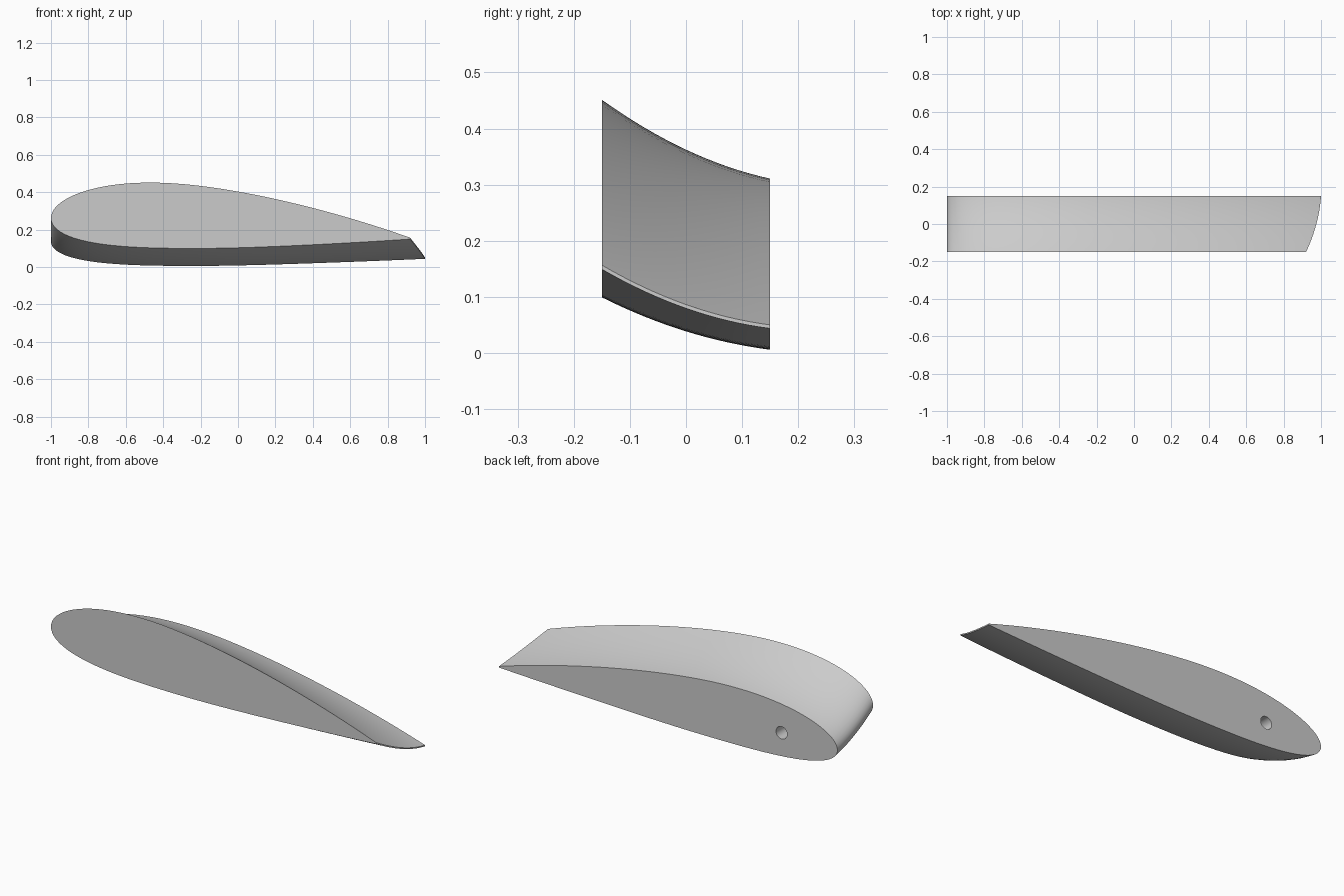
import bpy, bmesh, math

if "Cube" in bpy.data.objects:
    bpy.data.objects.remove(bpy.data.objects["Cube"])

HALF_SPAN = 0.15
STATIONS = 16
SIDE_POINTS = 48

# Single grey finish
grey = bpy.data.materials.new("light_grey")
grey.use_nodes = True
colour = (0.6, 0.6, 0.6, 1)
grey.diffuse_color = colour
grey.node_tree.nodes["Principled BSDF"].inputs["Base Color"].default_value = colour


def blend(start, middle, end, t):
    """Quadratic through three values at t = 0, 0.5 and 1."""
    return (start * (1 - t) * (1 - 2 * t) + 4 * middle * t * (1 - t)
            + end * t * (2 * t - 1))


def airfoil(thick, camber, peak=0.4):
    """Cambered section on a unit chord: trailing edge over the top and back."""
    upper, lower = [], []
    for i in range(SIDE_POINTS + 1):
        c = (1 - math.cos(math.pi * i / SIDE_POINTS)) / 2
        half = 5 * thick * (0.2969 * math.sqrt(c) - 0.126 * c - 0.3516 * c**2
                            + 0.2843 * c**3 - 0.1015 * c**4)
        side = peak if c < peak else 1 - peak
        mean = camber * (1 - ((c - peak) / side) ** 2)
        upper.append((c, mean + half))
        lower.append((c, mean - half))
    return upper[::-1] + lower[1:]


# Blade section lofted along y, with a swept trailing edge
bm = bmesh.new()
rings = []
for s in range(STATIONS + 1):
    t = s / STATIONS
    y = HALF_SPAN * (2 * t - 1)
    tail_x = blend(0.92, 0.975, 1.0, t)
    nose_z = blend(0.262, 0.183, 0.137, t)
    tail_z = blend(0.153, 0.083, 0.047, t)
    chord = tail_x + 1
    section = airfoil(blend(0.182, 0.163, 0.152, t), 0.026)
    rings.append([bm.verts.new((-1 + c * chord, y,
                                nose_z + (tail_z - nose_z) * c + h * chord))
                  for c, h in section])
count = len(rings[0])
for a, b in zip(rings, rings[1:]):
    for i in range(count):
        j = (i + 1) % count
        bm.faces.new((a[i], a[j], b[j], b[i]))
bm.faces.new(rings[0])
bm.faces.new(rings[-1][::-1])
bmesh.ops.recalc_face_normals(bm, faces=bm.faces)
mesh = bpy.data.meshes.new("blade_section")
bm.to_mesh(mesh)
bm.free()
mesh.materials.append(grey)
blade = bpy.data.objects.new("blade_section", mesh)
bpy.context.collection.objects.link(blade)

# Blind pin hole in the rear end
bpy.ops.mesh.primitive_cylinder_add(vertices=32, radius=0.033, depth=0.2,
                                    location=(-0.67, HALF_SPAN, 0.142),
                                    rotation=(math.pi / 2, 0, 0))
cutter = bpy.context.object
cutter.name = "pin_hole_cutter"
cutter.hide_render = True
cutter.data.materials.append(grey)

bpy.ops.object.select_all(action="DESELECT")
blade.select_set(True)
bpy.context.view_layer.objects.active = blade
cut = blade.modifiers.new("pin_hole", "BOOLEAN")
cut.operation = "DIFFERENCE"
cut.solver = "EXACT"
cut.object = cutter
bpy.ops.object.modifier_apply(modifier=cut.name)
bpy.data.objects.remove(cutter)

bpy.ops.object.shade_smooth_by_angle(angle=math.radians(35))
